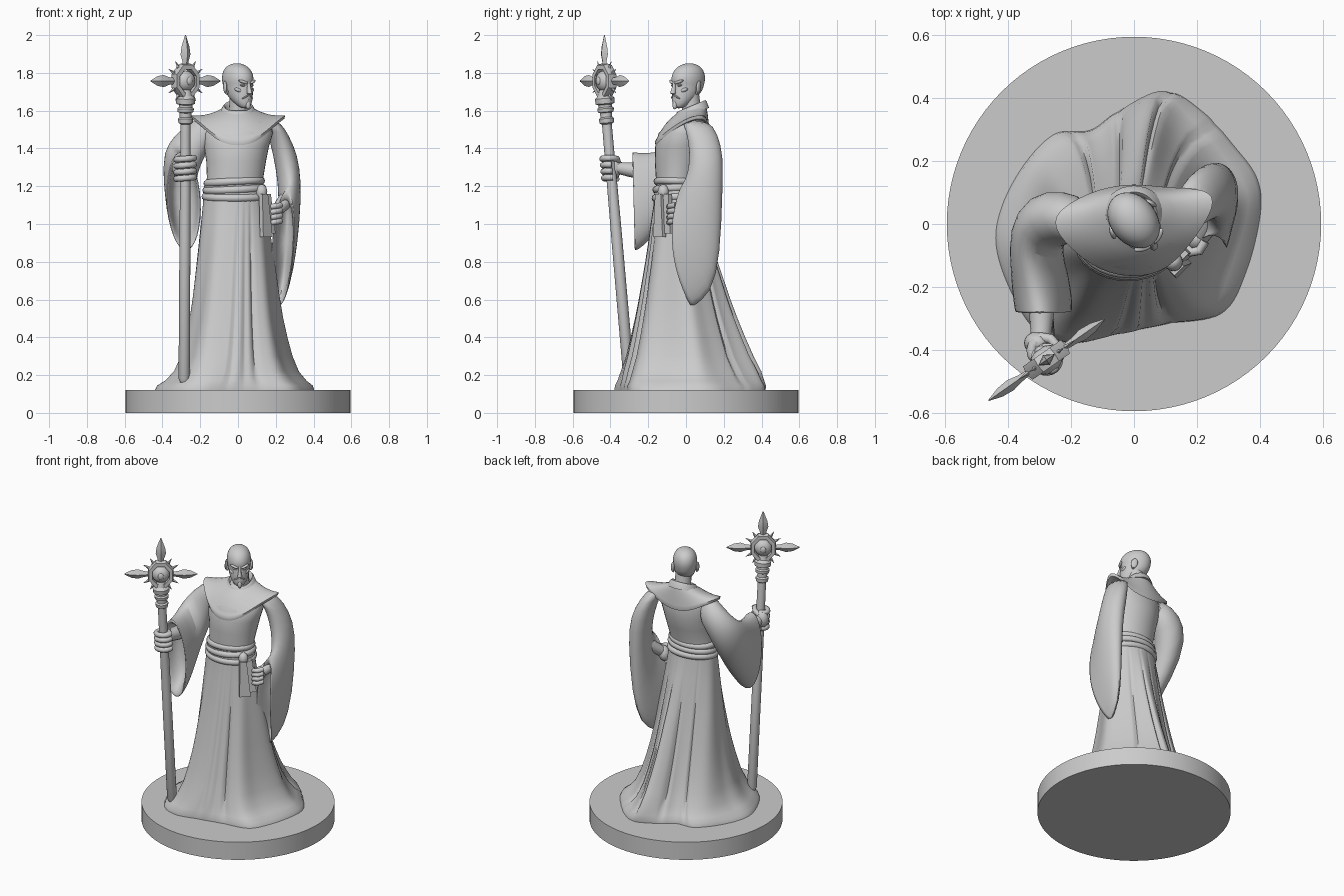
import bpy, bmesh
from math import sin, cos, pi, radians
from mathutils import Vector as V, Matrix as M

if "Cube" in bpy.data.objects:
    bpy.data.objects.remove(bpy.data.objects["Cube"])

def finish(ob, angle=40, sub=0):
    if sub:
        ob.modifiers.new("round", 'SUBSURF').levels = sub
        ob.modifiers["round"].render_levels = sub
    bpy.ops.object.select_all(action='DESELECT')
    ob.select_set(True)
    bpy.context.view_layer.objects.active = ob
    bpy.ops.object.shade_smooth_by_angle(angle=radians(angle))
    return ob

def loft(name, rings, angle=40, sub=0, mat=M(), closed=False):
    bm = bmesh.new()
    vs = [[bm.verts.new(mat @ V(p)) for p in r] for r in rings]
    n = len(vs[0])
    pairs = list(zip(vs, vs[1:])) + ([(vs[-1], vs[0])] if closed else [])
    for a, b in pairs:
        for i in range(n):
            bm.faces.new((a[i], a[(i+1) % n], b[(i+1) % n], b[i]))
    if not closed:
        bm.faces.new(vs[0])
        bm.faces.new(vs[-1])
    bmesh.ops.recalc_face_normals(bm, faces=bm.faces)
    me = bpy.data.meshes.new(name)
    bm.to_mesh(me)
    bm.free()
    ob = bpy.data.objects.new(name, me)
    bpy.context.collection.objects.link(ob)
    return finish(ob, angle, sub)

def oval(z, cx, cy, rx, ry, n=32, tilt=0):
    return [V((cx + rx*cos(2*pi*i/n), cy + ry*sin(2*pi*i/n), z + tilt*sin(2*pi*i/n))) for i in range(n)]

def tilted(a, b, w, bow=0, n=16):
    # oval whose long axis runs from a to b, half-width vector w, middle bowed forward
    a, b, w = V(a), V(b), V(w)
    return [(a+b)/2 + (a-b)/2*cos(2*pi*i/n) + w*sin(2*pi*i/n) - V((0, bow*sin(2*pi*i/n)**2, 0)) for i in range(n)]

def rod(name, p, q, profile, n=16, angle=40):
    # lathe: profile of (fraction along p-q, radius)
    p, q = V(p), V(q)
    mat = M.Translation(p) @ (q-p).to_track_quat('Z', 'Y').to_matrix().to_4x4()
    L = (q-p).length
    return loft(name, [oval(t*L, 0, 0, r, r, n) for t, r in profile], angle, 0, mat)

def ball(name, loc, size, rot=(0, 0, 0), mat=M()):
    bm = bmesh.new()
    bmesh.ops.create_uvsphere(bm, u_segments=16, v_segments=10, radius=1)
    R = M.Rotation(rot[2], 4, 'Z') @ M.Rotation(rot[1], 4, 'Y') @ M.Rotation(rot[0], 4, 'X')
    bm.transform(mat @ M.Translation(loc) @ R @ M.Diagonal((*size, 1)))
    me = bpy.data.meshes.new(name)
    bm.to_mesh(me)
    bm.free()
    ob = bpy.data.objects.new(name, me)
    bpy.context.collection.objects.link(ob)
    return finish(ob, 60)

def tube(name, pts, r, cyclic=False):
    cu = bpy.data.curves.new(name, 'CURVE')
    cu.dimensions = '3D'
    cu.bevel_depth, cu.bevel_resolution, cu.use_fill_caps = r, 3, True
    sp = cu.splines.new('POLY')
    sp.points.add(len(pts)-1)
    for k, p in zip(sp.points, pts):
        k.co = (*p, 1)
    sp.use_cyclic_u, sp.use_smooth = cyclic, True
    ob = bpy.data.objects.new(name, cu)
    bpy.context.collection.objects.link(ob)

# round base
loft("base", [oval(0, 0, 0, .595, .595, 96), oval(.12, 0, 0, .595, .595, 96)], 30)

# robe skirt: waist oval blending into a wavy hem outline
hem = [(.40, .03), (.39, .15), (.32, .25), (.22, .36), (.1, .42), (-.05, .36), (-.14, .30),
       (-.25, .29), (-.34, .2), (-.42, .06), (-.44, -.06), (-.40, -.2), (-.32, -.33),
       (-.2, -.38), (-.05, -.35), (.1, -.32), (.28, -.285), (.36, -.15)]
H, N = len(hem), 144
def hem_at(u):
    i = int(u); t = u-i
    a, b, c, d = (V(hem[(i+k) % H]) for k in (-1, 0, 1, 2))
    return .5*(2*b + (c-a)*t + (2*a-5*b+4*c-d)*t*t + (3*b-a-3*c+d)*t**3)
def folds(a):
    f = .028*sin(5*a+.6) + .022*sin(9*a+1)
    for c, w in ((-1.42, .05), (-1.2, .05), (-1.0, .06), (.9, .05), (1.35, .05), (1.75, .06), (2.3, .06)):
        f -= .07*max(0, 1-abs(a-c)/w)
    return f
rings = []
for z, tx, ty, k in ((.12, 1, 1, .1), (.145, .96, 1, .2), (.17, .82, .96, .5), (.22, .65, .9, .8), (.3, .52, .78, 1),
                     (.4, .42, .66, 1), (.5, .34, .55, 1), (.6, .28, .45, .95), (.7, .23, .36, .9),
                     (.8, .18, .27, .8), (.9, .13, .19, .65), (1.0, .08, .12, .5), (1.1, .03, .04, .2), (1.2, 0, 0, 0)):
    r = []
    for i in range(N):
        a = 2*pi*i/N
        h = hem_at(i*H/N)
        aa = a if a < pi else a-2*pi
        s = 1 + k*(folds(aa) - .06*sin(2*a)**2)
        c = V((-.02, -.05))
        w = c + V((.16*cos(a), .115*sin(a)))
        p = V((w.x+(h.x-w.x)*tx, w.y+(h.y-w.y)*ty))
        p = c + (p-c)*s
        r.append((p.x, p.y, z))
    rings.append(r)
loft("robe_skirt", rings, 60)

# torso
loft("torso", [oval(*a) for a in ((1.16, -.02, -.05, .15, .11), (1.25, -.015, -.045, .15, .115),
     (1.33, -.01, -.035, .158, .13), (1.41, -.008, -.025, .172, .138), (1.48, 0, -.015, .185, .13),
     (1.54, 0, .005, .17, .1), (1.58, 0, .02, .11, .075), (1.60, 0, .025, .07, .06))], 60)

# belt rolls, knot and hanging sash ends
for j, (z, g) in enumerate(((1.145, .006), (1.185, .002), (1.222, -.004))):
    tube("belt_roll_%d" % j, [p + V((0, 0, .008*sin(i/32*2*pi + j)))
         for i, p in enumerate(oval(z, -.02, -.048, .146+g, .107+g))], .021, True)
ball("belt_knot", (.125, -.12, 1.17), (.03, .03, .04))
for j, (x, y, zb) in enumerate(((.15, -.14, .93), (.165, -.1, .95))):
    rows = []
    for t in (0, .05, .5, .93, 1):
        z, s = 1.16+(zb-1.16)*t, .02+.013*t
        c = V((x-.015+.015*t, y, z))
        d, e = V((s*.75, s*.75, 0)), V((.009, -.009, 0))
        rows.append([c-d-e, c+d-e, c+d+e, c-d+e])
    loft("sash_end_%d" % j, rows, 30)

# mantle with pointed shoulders, dipping at front and back
def mantle(f, dz=0, shrink=1, n=48):
    out = []
    for i in range(n):
        a = 2*pi*i/n
        c, s = cos(a), sin(a)
        tip = abs(c)**2.3
        low = 1.435 if s < 0 else 1.49
        o = V((c*(.215+.035*abs(c)**6), -.015+s*(.15 if s < 0 else .14)+.085*max(0, c)**3+.02*max(0, -c)**3,
               low+(1.575-low)*tip))
        inn = V((.085*c, .025+.08*s, 1.605+.025*s))
        o = V((o.x*shrink, o.y*shrink, o.z))
        p = inn.lerp(o, f)
        p.z += dz + .02*sin(pi*f)*(1-tip*1.6)
        out.append(p)
    return out
loft("mantle", [mantle(0), mantle(.25), mantle(.5), mantle(.75), mantle(.93), mantle(1),
                mantle(1, -.018, .98), mantle(.85, -.025, .97), mantle(.4, -.03), mantle(0, -.02)], 50, closed=True)
loft("collar", [oval(z, 0, .03, rx, ry, 32, .03) for z, rx, ry in (
    (1.585, .1, .092), (1.618, .082, .08), (1.626, .074, .072), (1.618, .065, .063), (1.585, .06, .055))],
    50, closed=True)
rod("neck", (0, .04, 1.52), (.005, .018, 1.70), [(0, .06), (.5, .05), (1, .05)])

# head, built facing front then turned toward the right
T = M.Translation((0, .01, 0)) @ M.Rotation(radians(38), 4, 'Z')
loft("head", [oval(z, 0, cy, rx, ry, 24) for z, cy, rx, ry in (
    (1.612, -.062, .018, .018), (1.625, -.055, .034, .036), (1.65, -.037, .051, .058), (1.68, -.018, .062, .077),
    (1.71, -.004, .068, .09), (1.735, .002, .071, .091), (1.755, .001, .075, .098), (1.785, .003, .075, .098),
    (1.815, .006, .066, .085), (1.835, .009, .05, .063), (1.847, .01, .028, .036), (1.851, .01, .008, .01))], 70, 1, T)
loft("nose", [oval(z, 0, y, w, d, 10) for z, y, w, d in ((1.686, -.094, .008, .008), (1.692, -.099, .015, .017),
     (1.705, -.097, .011, .016), (1.73, -.091, .008, .012), (1.755, -.09, .01, .008))], 70, 0, T)
for s in (-1, 1):
    ball("ear", (s*.077, .012, 1.725), (.009, .021, .034), (radians(-12), 0, s*.35), T)
    ball("ear_lobe", (s*.073, .004, 1.70), (.008, .01, .014), mat=T)
    ball("brow", (s*.031, -.085, 1.752), (.029, .011, .008), (0, s*-.32, s*.4), T)
    ball("eye", (s*.03, -.078, 1.734), (.014, .01, .006), (0, s*-.15, s*.4), T)
    ball("cheek", (s*.04, -.058, 1.708), (.024, .018, .012), (0, s*-.4, s*.5), T)
    ball("moustache", (s*.019, -.085, 1.672), (.02, .01, .005), (0, s*.5, s*.5), T)
ball("lower_lip", (0, -.086, 1.66), (.015, .009, .005), mat=T)
ball("goatee", (0, -.086, 1.632), (.014, .013, .025), (radians(-8), 0, 0), T)

# sleeves: shoulder to cuff, with a hollow opening
def sleeve(name, sections, back):
    rings = [tilted(*s) for s in sections]
    last = rings[-1]
    c = sum(last, V()) / len(last)
    for f, t in ((.96, 0), (.84, .1), (.75, .7), (.4, 1)):
        rings.append([c + (p-c)*f + V(back)*t for p in last])
    loft(name, rings, 60, 1)
sleeve("staff_arm_sleeve", [
    ((-.13, -.02, 1.58), (-.14, .02, 1.40), (0, .075, 0)),
    ((-.24, .02, 1.555), (-.18, .03, 1.36), (-.02, .085, 0)),
    ((-.335, .0, 1.47), (-.23, .03, 1.25), (-.045, .085, 0)),
    ((-.36, -.07, 1.41), (-.27, -.03, 1.10), (-.075, .05, 0)),
    ((-.325, -.17, 1.38), (-.275, -.14, .97), (-.092, .01, 0)),
    ((-.305, -.25, 1.38), (-.275, -.23, .87), (-.095, 0, 0)),
    ((-.30, -.285, 1.39), (-.275, -.272, .85), (-.092, 0, 0))], (0, .12, .05))
sleeve("hip_arm_sleeve", [
    ((.17, -.03, 1.55), (.17, .12, 1.55), (.05, 0, 0)),
    ((.21, .0, 1.50), (.21, .17, 1.48), (.06, 0, -.02)),
    ((.25, .02, 1.38), (.25, .2, 1.36), (.066, 0, 0)),
    ((.275, .01, 1.27), (.275, .195, 1.18), (.063, 0, 0)),
    ((.28, -.02, 1.215), (.265, .185, .83), (.056, 0, 0), .01),
    ((.27, -.03, 1.20), (.24, .14, .62), (.058, 0, 0), .04),
    ((.255, -.035, 1.18), (.215, .03, .55), (.06, -.01, 0), .065)], (.02, .07, .03))

# staff shaft with collar rings
bot, top = V((-.285, -.30, .16)), V((-.277, -.432, 1.68))
rod("staff", bot, top, [(0, .02), (.015, .03), (.5, .029), (.90, .026), (.905, .038), (.92, .04), (.925, .031),
    (.94, .031), (.943, .042), (.955, .044), (.96, .036), (.968, .036), (.972, .05), (.99, .052), (1, .035)], 20)

# staff head: orb in a faceted frame with four blades and small spikes
S = M.Translation((-.278, -.432, 1.757)) @ M.Rotation(radians(35), 4, 'Z')
ball("staff_orb", (0, 0, 0), (.055, .044, .055), mat=S)
for s in (-1, 1):
    ball("orb_eye", (0, s*.04, 0), (.018, .01, .022), mat=S)
frame = []
for i in range(8):
    a = 2*pi*(i+.5)/8
    d = V((cos(a)*.95, 0, sin(a)*1.1))
    frame.append([d*r + V((0, y, 0)) for r, y in ((.06, -.026), (.083, -.026), (.09, 0), (.083, .026), (.06, .026))])
loft("staff_frame", frame, 30, 0, S, True)
def blade(name, a, prof):
    d, p = V((cos(a), 0, sin(a))), V((-sin(a), 0, cos(a)))
    loft(name, [[d*r+p*w, d*r+V((0, w*.6, 0)), d*r-p*w, d*r-V((0, w*.6, 0))] for r, w in prof], 25, 0, S)
for a, e in ((0, .225), (pi/2, .243), (pi, .225)):
    blade("staff_blade", a, [(.07, .016), (.105, .02), (.14, .032), (.18, .026), (e, .003)])
for a in (30, 58, 122, 150, 210, 238, 302, 330):
    blade("staff_spike", radians(a), [(.07, .014), (.125, .001)])
rod("staff_socket", (-.277, -.432, 1.66), (-.278, -.432, 1.71), [(0, .04), (1, .026)])

# hand gripping the staff
rod("staff_forearm", (-.29, -.17, 1.27), (-.297, -.385, 1.30), [(0, .05), (.6, .038), (.85, .032), (1, .036)])
ball("staff_palm", (-.305, -.378, 1.30), (.045, .038, .058))
for j in range(4):
    z = 1.345 - j*.034
    c = bot.lerp(top, (z-.16)/1.52)
    tube("grip_finger_%d" % j, [c + V((.047*cos(a), .04*sin(a), .004*cos(a)))
         for a in (radians(130+24*k) for k in range(11))], .0165)
tube("grip_thumb", [(-.30, -.36, 1.33), (-.265, -.365, 1.345), (-.238, -.395, 1.35), (-.24, -.42, 1.35)], .016)

# fist on the hip
rod("hip_forearm", (.265, .05, 1.14), (.21, -.035, 1.075), [(0, .045), (1, .033)])
ball("hip_palm", (.195, -.045, 1.06), (.036, .04, .05), (0, .3, 0))
for j in range(4):
    z = 1.1 - j*.028
    tube("hip_finger_%d" % j, [(.225, -.055, z), (.208, -.085, z-.004), (.18, -.09, z-.008), (.16, -.07, z-.01)], .015)
